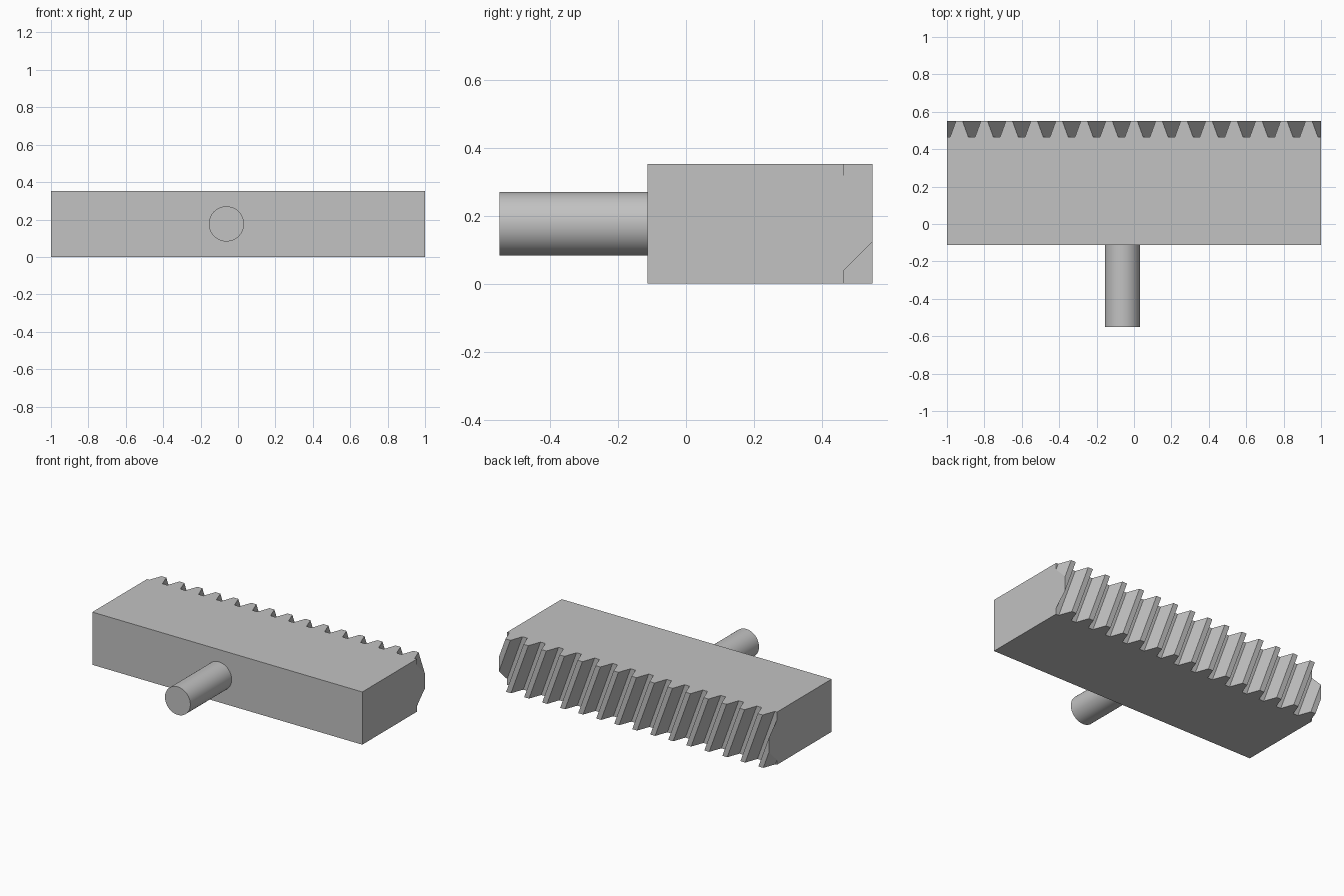
import bpy
import bmesh
import math

cube = bpy.data.objects.get("Cube")
if cube:
    bpy.data.objects.remove(cube, do_unlink=True)

HALF_LENGTH = 1.0
HEIGHT = 0.353
FRONT, TIP = -0.113, 0.55
DEPTH = 0.085                        # tooth depth
PITCH = 0.1335
SLOPE = math.tan(math.radians(20))   # flank angle and helix angle
ROOT_HALF = PITCH / 4 - DEPTH * SLOPE / 2
TIP_HALF = PITCH / 4 + DEPTH * SLOPE / 2

steel = bpy.data.materials.new("plain grey")
steel.use_nodes = True
grey = (0.54, 0.54, 0.54, 1)
steel.diffuse_color = grey
steel.node_tree.nodes["Principled BSDF"].inputs["Base Color"].default_value = grey


def add_object(name, bm):
    bmesh.ops.recalc_face_normals(bm, faces=bm.faces[:])
    mesh = bpy.data.meshes.new(name)
    bm.to_mesh(mesh)
    bm.free()
    mesh.materials.append(steel)
    obj = bpy.data.objects.new(name, mesh)
    bpy.context.collection.objects.link(obj)
    return obj


# Toothed bar: overlong tooth profile at the top, extruded down along the helix
profile = []
for i in range(-10, 10):
    centre = (i + 0.5) * PITCH
    profile += [(centre - TIP_HALF, TIP), (centre - ROOT_HALF, TIP - DEPTH),
                (centre + ROOT_HALF, TIP - DEPTH), (centre + TIP_HALF, TIP)]
profile += [(profile[-1][0], FRONT), (profile[0][0], FRONT)]

bm = bmesh.new()
top = bm.faces.new([bm.verts.new((x, y, HEIGHT)) for x, y in profile])
extruded = bmesh.ops.extrude_face_region(bm, geom=[top], use_keep_orig=True)
lower = [v for v in extruded["geom"] if isinstance(v, bmesh.types.BMVert)]
bmesh.ops.translate(bm, verts=lower, vec=(HEIGHT * SLOPE, 0, -HEIGHT))

# Square off both ends
for side in (-1, 1):
    cut = bmesh.ops.bisect_plane(
        bm, geom=bm.verts[:] + bm.edges[:] + bm.faces[:], dist=1e-6,
        plane_co=(side * HALF_LENGTH, 0, 0), plane_no=(side, 0, 0),
        clear_outer=True)
    rim = [e for e in cut["geom_cut"] if isinstance(e, bmesh.types.BMEdge)]
    bmesh.ops.holes_fill(bm, edges=rim, sides=0)
add_object("toothed_bar", bm)

# Round pin on the front
PIN_END = -0.55
bpy.ops.mesh.primitive_cylinder_add(
    vertices=64, radius=0.094, depth=FRONT - PIN_END,
    location=(-0.062, (FRONT + PIN_END) / 2, HEIGHT / 2),
    rotation=(math.pi / 2, 0, 0))
pin = bpy.context.object
pin.name = "front_pin"
pin.data.materials.append(steel)
bpy.ops.object.shade_smooth_by_angle(angle=math.radians(30))
